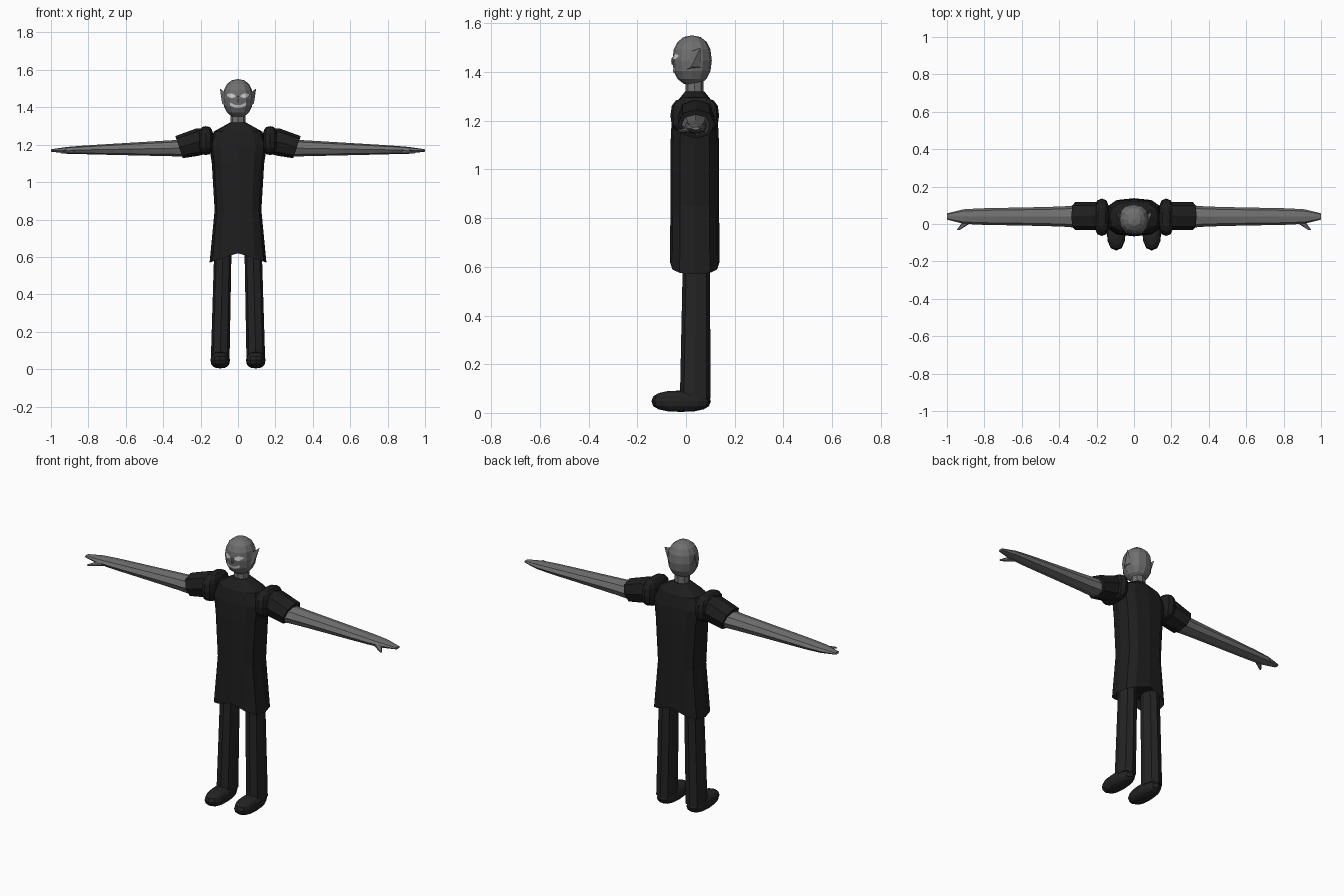
import bpy, bmesh, math
from mathutils import Vector
from mathutils.bvhtree import BVHTree

cube = bpy.data.objects.get("Cube")
if cube:
    bpy.data.objects.remove(cube, do_unlink=True)


def material(name, value):
    m = bpy.data.materials.new(name)
    m.use_nodes = True
    colour = (value, value, value, 1)
    m.diffuse_color = colour
    m.node_tree.nodes["Principled BSDF"].inputs["Base Color"].default_value = colour
    return m


COAT = material("black cloth", 0.013)
TROUSERS = material("charcoal cloth", 0.017)
SKIN = material("grey skin", 0.16)
PALE = material("pale face paint", 0.6)


def finish(name, bm, mat, mirror=False):
    bmesh.ops.recalc_face_normals(bm, faces=bm.faces)
    mesh = bpy.data.meshes.new(name)
    bm.to_mesh(mesh)
    bm.free()
    mesh.materials.append(mat)
    obj = bpy.data.objects.new(name, mesh)
    bpy.context.collection.objects.link(obj)
    if mirror:
        obj.modifiers.new("Mirror", 'MIRROR').use_mirror_merge = False


def lerp(start, end, t):
    return start + (end - start) * t


def fuller(value, power):
    """Push a value between -1 and 1 outwards, for boxier curves."""
    return math.copysign(abs(value) ** power, value)


def loft(rings, sides=8, power=0.85):
    """Skin over rings, each given by its centre and two half axes."""
    bm = bmesh.new()
    loops = []
    for centre, u, v in rings:
        angles = [math.tau * i / sides for i in range(sides)]
        loops.append([bm.verts.new(Vector(centre)
                                   + Vector(u) * fuller(math.cos(a), power)
                                   + Vector(v) * fuller(math.sin(a), power)) for a in angles])
    for low, high in zip(loops, loops[1:]):
        for i in range(sides):
            j = (i + 1) % sides
            bm.faces.new((low[i], low[j], high[j], high[i]))
    bm.faces.new(loops[0])
    bm.faces.new(loops[-1])
    return bm


def level_ring(x, y, z, width, depth):
    return (x, y, z), (0, depth, 0), (width, 0, 0)


def blob(centre, half, power=0.85, segments=12, rows=8):
    """Slightly boxy ellipsoid."""
    bm = bmesh.new()
    bmesh.ops.create_uvsphere(bm, u_segments=segments, v_segments=rows, radius=1)
    for v in bm.verts:
        v.co = [c + h * fuller(f, power) for c, h, f in zip(centre, half, v.co)]
    return bm


# Long coat, with the hem dipping at the sides
hem, hem_width, body_y = 0.62, 0.152, 0.036
coat_rows = [(hem + 0.02, 0.13, 0.08), (hem, hem_width, 0.102), (0.85, 0.125, 0.1),
             (1.1, 0.14, 0.1), (1.2, 0.155, 0.095), (1.27, 0.13, 0.08), (1.32, 0.04, 0.04)]
bm = loft([level_ring(0, body_y, z, w, d) for z, w, d in coat_rows], 12, 0.72)
for v in bm.verts:
    if v.co.z < hem + 0.01:
        v.co.z -= 0.05 * abs(v.co.x) / hem_width
finish("coat", bm, COAT)

# Puffed shoulders and short sleeves with slanted cuffs
finish("shoulder_puffs", blob((0.172, body_y, 1.222), (0.04, 0.1, 0.077), 0.7), COAT, True)
sleeve_rows = [(0.165, 1.22, 0.067, 0), (0.22, 1.213, 0.073, 0.005), (0.315, 1.187, 0.059, 0.02)]
finish("sleeves", loft([((x, 0.042, z), (lean, 0, height), (0, 0.075, 0))
                        for x, z, height, lean in sleeve_rows]), COAT, True)

# Tapering arms with rounded hands
arm = []
steps = 8
for i in range(steps + 1):
    t = i / steps
    tip = max(0.4, math.sqrt(1 - t ** 12))
    arm.append(((lerp(0.3, 1, t), 0.04, lerp(1.182, 1.169, t)),
                (0, 0, lerp(0.045, 0.016, t) * tip), (0, lerp(0.06, 0.042, t ** 0.5) * tip, 0)))
finish("arms", loft(arm), SKIN, True)

# Short thumbs pointing forward
finish("thumbs", loft([((0.88, 0.02, 1.165), (0.03, 0, 0), (0, 0, 0.014)),
                       ((0.94, -0.032, 1.157), (0.008, 0, 0), (0, 0, 0.005))]), SKIN, True)

# Straight legs and rounded shoes
leg = []
for t in (0, 0.5, 1):
    leg.append(level_ring(lerp(0.095, 0.08, t), lerp(0.038, 0.043, t), lerp(0.06, 0.68, t),
                          lerp(0.05, 0.046, t), lerp(0.063, 0.055, t)))
finish("legs", loft(leg), TROUSERS, True)
finish("shoes", blob((0.095, -0.02, 0.048), (0.052, 0.122, 0.044), 0.8), TROUSERS, True)

# Neck and egg shaped head
finish("neck", loft([level_ring(0, 0.035, z, 0.04, 0.037) for z in (1.29, 1.39)]), SKIN)
bm = blob((0, 0.025, 1.448), (0.08, 0.081, 0.103), 0.88)
surface = BVHTree.FromBMesh(bm)
finish("head", bm, SKIN)

# Pointed ears and a small nose
bm = bmesh.new()
for point in ((0.07, 0, 1.41), (0.07, 0.01, 1.48), (0.085, 0.02, 1.42),
              (0.097, 0.06, 1.5), (0.07, 0.06, 1.42)):
    bm.verts.new(point)
bmesh.ops.convex_hull(bm, input=bm.verts)
finish("ears", bm, SKIN, True)
finish("nose", blob((0, -0.053, 1.445), (0.011, 0.008, 0.018), 1, 6, 4), SKIN)


def face_plate(name, outline, left, right, mirror=False, columns=10, rows=4):
    """Thin sheet laid on the face, with lower and upper heights given by outline(u)."""
    bm = bmesh.new()
    grid = []
    for i in range(columns + 1):
        u = i / columns
        x = lerp(left, right, u)
        low, high = outline(u)
        line = []
        for j in range(rows + 1):
            z = lerp(low, high, j / rows)
            hit = surface.ray_cast(Vector((x, -1, z)), Vector((0, 1, 0)))[0]
            line.append(bm.verts.new((x, hit.y - 0.003, z)))
        grid.append(line)
    for a, b in zip(grid, grid[1:]):
        for j in range(rows):
            bm.faces.new((a[j], b[j], b[j + 1], a[j + 1]))
    finish(name, bm, PALE, mirror)


# Slanted eyes and a wide grin
def eye_outline(u):
    bulge = 0.012 * math.sin(math.pi * lerp(0.1, 0.9, u))
    middle = 1.459 + 0.007 * u
    return middle - bulge, middle + bulge


def grin_outline(u):
    curve = 0.015 * (2 * u - 1) ** 2
    return 1.395 + curve, 1.411 + curve


face_plate("eyes", eye_outline, 0.014, 0.058, True)
face_plate("mouth", grin_outline, -0.042, 0.042)
